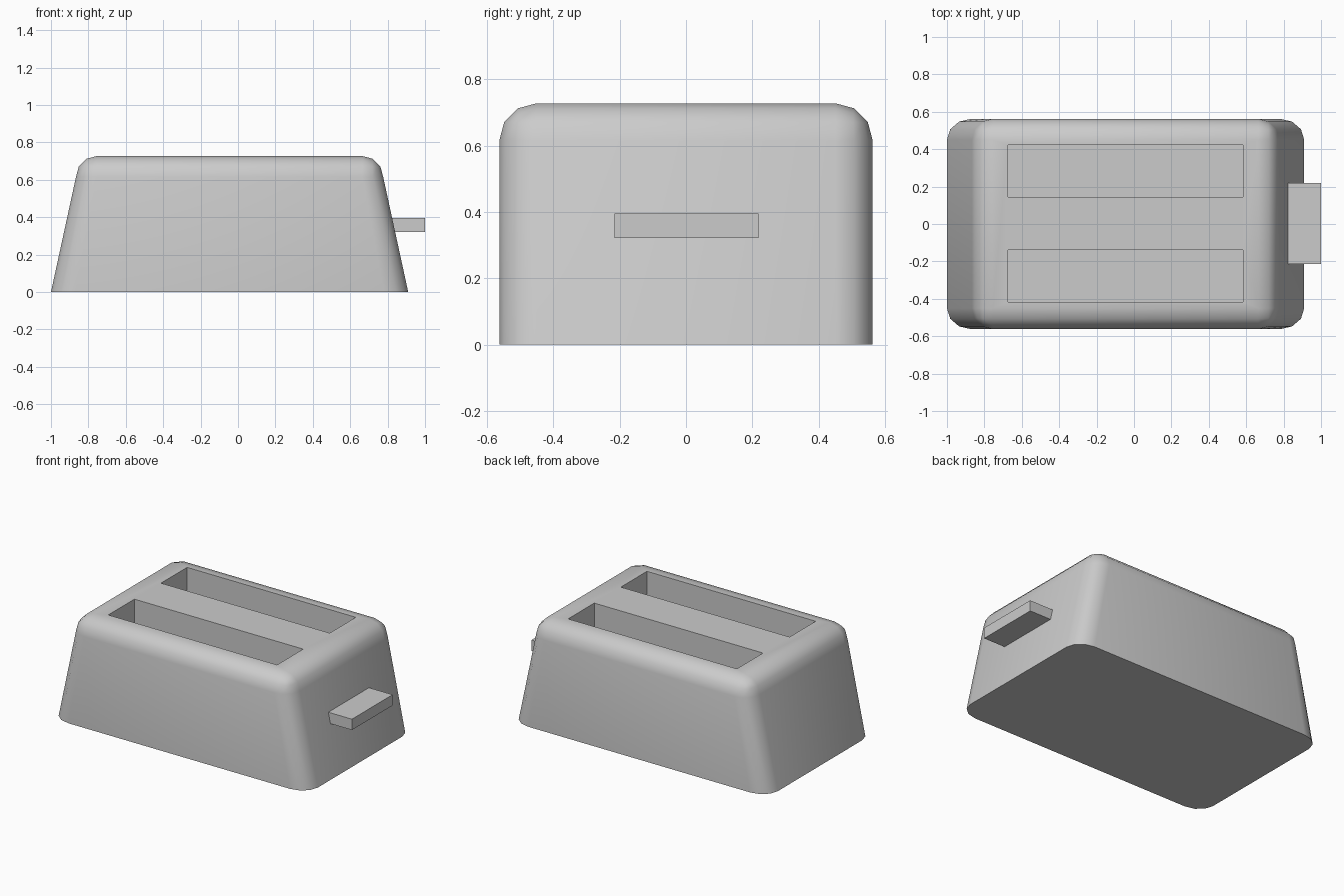
import bpy, bmesh
from mathutils import Matrix, Vector

if "Cube" in bpy.data.objects:
    bpy.data.objects.remove(bpy.data.objects["Cube"])


def box(bm, lo, hi):
    lo, hi = Vector(lo), Vector(hi)
    m = Matrix.Translation((lo + hi) / 2) @ Matrix.Diagonal((*(hi - lo), 1))
    return bmesh.ops.create_cube(bm, size=1, matrix=m)


def finish(name, bm):
    mesh = bpy.data.meshes.new(name)
    bm.to_mesh(mesh)
    bm.free()
    ob = bpy.data.objects.new(name, mesh)
    bpy.context.collection.objects.link(ob)
    return ob


CX, HX, HY, H = -0.045, 0.955, 0.5625, 0.727
R, STRETCH, TAPER = 0.112, 1.16, 0.86

# Body: rounded box with a flat base, stretched in x, rounded top drawn in
bm = bmesh.new()
hx = HX / STRETCH
box(bm, (-hx, -HY, 0), (hx, HY, H))
edges = [e for e in bm.edges if any(v.co.z > 0.01 for v in e.verts)]
bmesh.ops.bevel(bm, geom=edges, offset=R, segments=3, profile=0.5,
                affect='EDGES', clamp_overlap=True)
for v in bm.verts:
    v.co.x = v.co.x * STRETCH * (TAPER if v.co.z > H / 2 else 1) + CX
body = finish("body", bm)

# Two bread slots cut into the top
bm = bmesh.new()
for y in (-0.278, 0.283):
    box(bm, (-0.675, y - 0.139, 0.2), (0.583, y + 0.139, 1.0))
cutter = finish("slot_cutter", bm)
cutter.hide_render = True
mod = body.modifiers.new("slots", 'BOOLEAN')
mod.operation = 'DIFFERENCE'
mod.solver = 'EXACT'
mod.object = cutter
bpy.context.view_layer.objects.active = body
body.select_set(True)
bpy.ops.object.modifier_apply(modifier=mod.name)
bpy.data.objects.remove(cutter)
bpy.ops.object.shade_smooth_by_angle(angle=0.68)

# Push-down lever on the right end
bm = bmesh.new()
box(bm, (0.78, -0.215, 0.322), (1.0, 0.218, 0.395))
finish("lever", bm)
